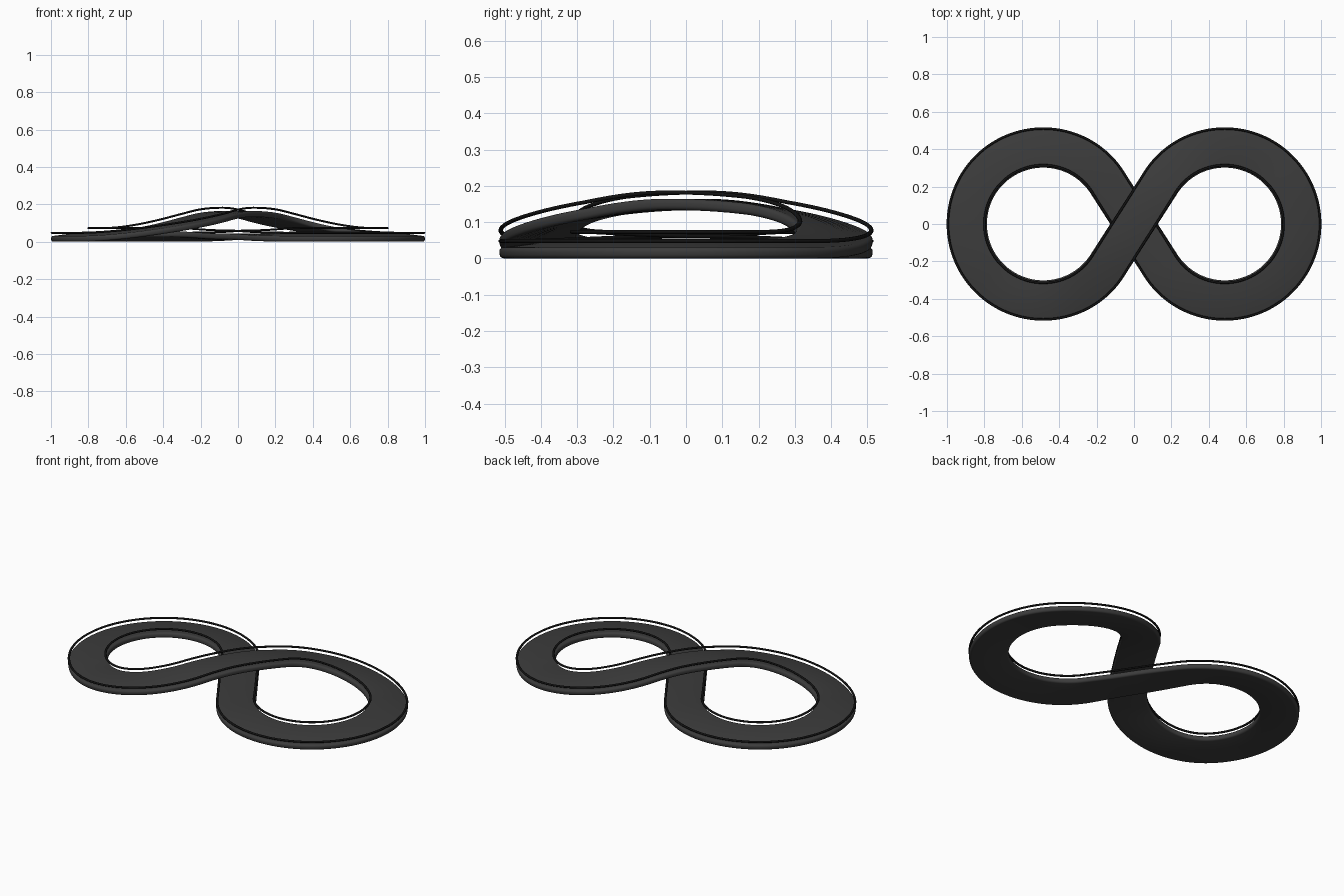
import bpy, bmesh, math
from mathutils import Vector

if "Cube" in bpy.data.objects:
    bpy.data.objects.remove(bpy.data.objects["Cube"])

CX, R, HALF_W, HALF_T = 0.485, 0.408, 0.107, 0.0155
BASE, RISE, BANK = 0.028, 0.121, 0.13
ANG = math.asin(R / CX)                 # slope of the crossing straights
STRAIGHT = CX * math.cos(ANG)
ARC = R * (math.pi + 2 * ANG)
LOOP = 2 * STRAIGHT + ARC
STEPS = 360


def right_loop(u):
    """Point and heading on the right-hand loop, starting at the crossing."""
    if u < STRAIGHT:
        d = Vector((math.cos(ANG), math.sin(ANG), 0))
        return d * u, d
    if u > LOOP - STRAIGHT:
        d = Vector((-math.cos(ANG), math.sin(ANG), 0))
        return d * (u - LOOP), d
    a = math.pi / 2 + ANG - (u - STRAIGHT) / R
    return (Vector((CX + R * math.cos(a), R * math.sin(a), 0)),
            Vector((math.sin(a), -math.cos(a), 0)))


def frame(s):
    """Centre, sideways and up vectors along the whole figure of eight."""
    left = s >= LOOP
    u = s - LOOP if left else s
    p, d = right_loop(u)
    if left:
        p.x, d.x = -p.x, -d.x
    over = min(s, 2 * LOOP - s)
    p.z = BASE + (RISE / 2 * (1 + math.cos(math.pi * over)) if over < 1 else 0)
    k = min(1, min(u, LOOP - u) / 0.5)
    slope = BANK * k * k * (3 - 2 * k) * (1 if left else -1)
    n = Vector((-d.y, d.x, 0))
    return p, Vector((n.x, n.y, slope)).normalized(), Vector((-n.x * slope, -n.y * slope, 1)).normalized()


def sweep(name, section, mat):
    bm = bmesh.new()
    rings = []
    for i in range(STEPS):
        p, side, up = frame(2 * LOOP * i / STEPS)
        rings.append([bm.verts.new(p + side * a + up * h) for a, h in section])
    m = len(section)
    for i in range(STEPS):
        r0, r1 = rings[i], rings[(i + 1) % STEPS]
        for j in range(m):
            bm.faces.new((r0[j], r0[(j + 1) % m], r1[(j + 1) % m], r1[j]))
    bmesh.ops.recalc_face_normals(bm, faces=bm.faces[:])
    mesh = bpy.data.meshes.new(name)
    bm.to_mesh(mesh)
    bm.free()
    mesh.materials.append(mat)
    for f in mesh.polygons:
        f.use_smooth = True
    ob = bpy.data.objects.new(name, mesh)
    bpy.context.collection.objects.link(ob)
    return ob


def material(name, v):
    m = bpy.data.materials.new(name)
    m.diffuse_color = (v, v, v, 1)
    m.use_nodes = True
    m.node_tree.nodes["Principled BSDF"].inputs["Base Color"].default_value = m.diffuse_color
    return m


def rounded_rect(w, h, r, n=5):
    pts = []
    for q, (sx, sy) in enumerate(((1, 1), (-1, 1), (-1, -1), (1, -1))):
        for i in range(n):
            a = math.pi / 2 * (q + i / (n - 1))
            pts.append((sx * (w - r) + r * math.cos(a), sy * (h - r) + r * math.sin(a)))
    return pts


# Track ribbon with rounded edges
sweep("track_deck", rounded_rect(HALF_W, HALF_T, 0.012), material("dark_grey", 0.045))

# Thin rails floating above both edges
black = material("black", 0.006)
for name, offset in (("left_rail", 0.099), ("right_rail", -0.099)):
    sweep(name, [(offset + 0.0065 * math.cos(math.tau * i / 10),
                  0.033 + 0.0055 * math.sin(math.tau * i / 10)) for i in range(10)], black)
